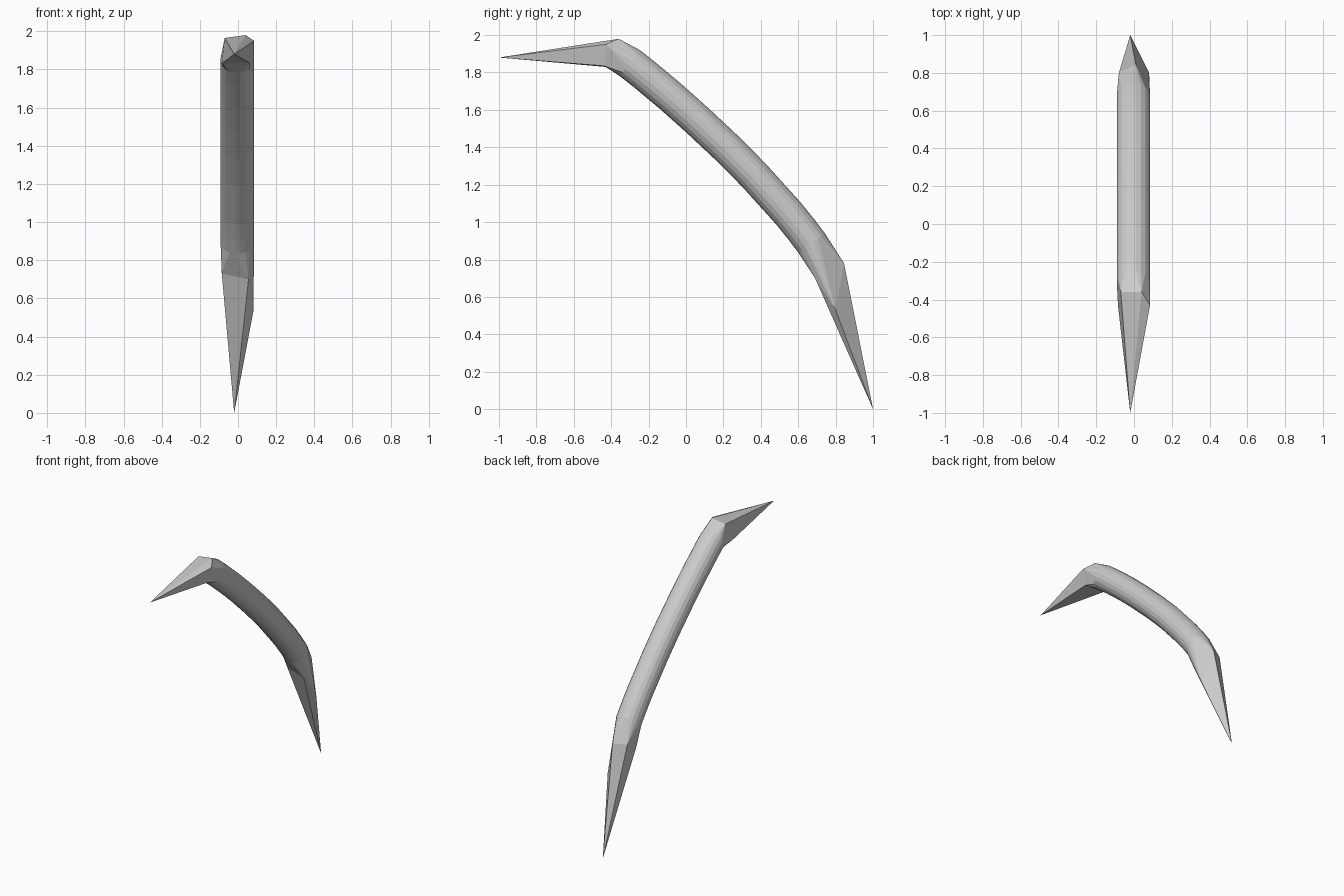
import bpy, bmesh
from math import cos, sin, pi
from mathutils import Vector

if "Cube" in bpy.data.objects:
    bpy.data.objects.remove(bpy.data.objects["Cube"])

SIDES, R = 20, 0.089
# Centre line of the bent shaft in (y, z)
path = [(-0.30, 1.85), (-0.22, 1.787), (-0.08, 1.67), (0.06, 1.545), (0.22, 1.395),
        (0.364, 1.25), (0.548, 1.046), (0.62, 0.957), (0.672, 0.888)]
# Five-cornered shoulders where the shaft turns into each spike
upper = [(0.085, -0.43, 1.95), (0.04, -0.36, 1.98), (-0.07, -0.36, 1.965),
         (-0.085, -0.43, 1.83), (0.06, -0.435, 1.835)]
lower = [(0.08, 0.80, 0.53), (0.01, 0.845, 0.78), (-0.08, 0.80, 0.78),
         (-0.085, 0.70, 0.73), (0.055, 0.69, 0.70)]
tips = [(-0.02, -1.0, 1.88), (-0.02, 1.0, 0.0)]


def shoulder(corners):
    return [Vector(corners[((i + 2) // 4) % 5]) for i in range(SIDES)]


def shaft_ring(k):
    a, b = path[max(k - 1, 0)], path[min(k + 1, len(path) - 1)]
    d = Vector((0, b[0] - a[0], b[1] - a[1])).normalized()
    n = Vector((0, -d.z, d.y))
    c = Vector((-0.003, *path[k]))
    ring = []
    for i in range(SIDES):
        t = 2 * pi * (i + 0.5) / SIDES
        ring.append(c + R * (cos(t) * Vector((1, 0, 0)) + sin(t) * n))
    return ring


# Shaft and spikes as one closed skin
rings = [shoulder(upper)] + [shaft_ring(k) for k in range(len(path))] + [shoulder(lower)]
bm = bmesh.new()
vr = [[bm.verts.new(p) for p in ring] for ring in rings]
for a, b in zip(vr, vr[1:]):
    for i in range(SIDES):
        j = (i + 1) % SIDES
        bm.faces.new((a[i], a[j], b[j], b[i]))
for ring, tip in ((vr[0], tips[0]), (vr[-1], tips[1])):
    t = bm.verts.new(tip)
    for i in range(SIDES):
        bm.faces.new((ring[i], ring[(i + 1) % SIDES], t))
bmesh.ops.remove_doubles(bm, verts=bm.verts, dist=0.0005)
bmesh.ops.recalc_face_normals(bm, faces=bm.faces)

mesh = bpy.data.meshes.new("curved_spike")
bm.to_mesh(mesh)
bm.free()
obj = bpy.data.objects.new("curved_spike", mesh)
bpy.context.collection.objects.link(obj)
